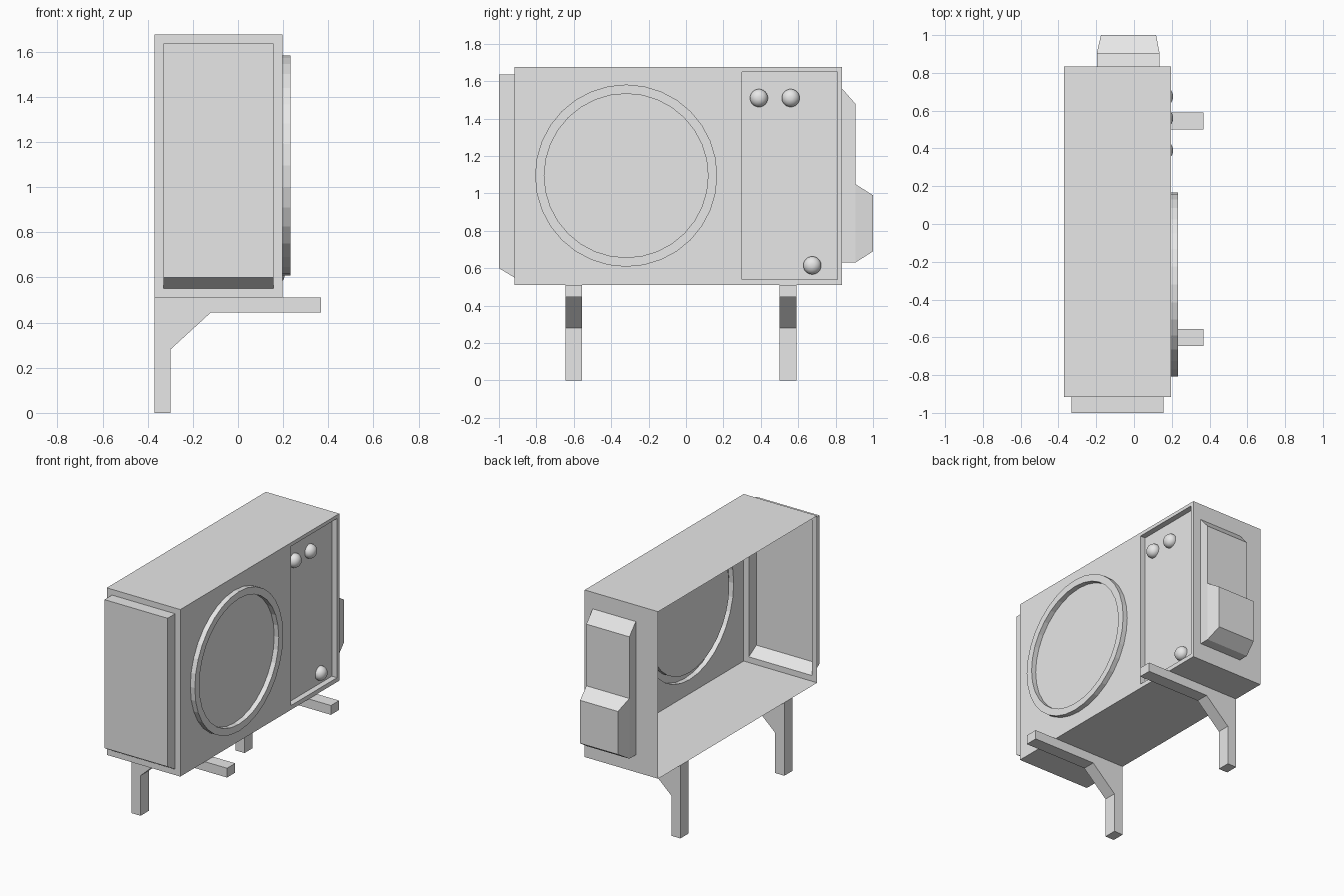
import bpy, bmesh, math
from mathutils import Vector

cube = bpy.data.objects.get("Cube")
if cube:
    bpy.data.objects.remove(cube, do_unlink=True)

grey = bpy.data.materials.new("light_grey")
grey.use_nodes = True
COLOR = (0.8, 0.8, 0.8, 1)
grey.diffuse_color = COLOR
grey.node_tree.nodes["Principled BSDF"].inputs["Base Color"].default_value = COLOR

# Cabinet limits
X0, X1 = -0.37, 0.197
Y0, Y1 = -0.917, 0.835
Z0, Z1 = 0.51, 1.675


def finish(name, bm):
    mesh = bpy.data.meshes.new(name)
    bm.to_mesh(mesh)
    bm.free()
    obj = bpy.data.objects.new(name, mesh)
    mesh.materials.append(grey)
    bpy.context.collection.objects.link(obj)
    return obj


def rect_x(x, y0, y1, z0, z1):
    return [(x, y0, z0), (x, y1, z0), (x, y1, z1), (x, y0, z1)]


def rect_y(y, x0, x1, z0, z1):
    return [(x0, y, z0), (x1, y, z0), (x1, y, z1), (x0, y, z1)]


def rect_z(z, x0, x1, y0, y1):
    return [(x0, y0, z), (x1, y0, z), (x1, y1, z), (x0, y1, z)]


def circle_x(x, y, z, r, n=32):
    angles = [2 * math.pi * i / n for i in range(n)]
    return [(x, y + r * math.cos(a), z + r * math.sin(a)) for a in angles]


def add_wall(bm, normal, *loops):
    """Flat sheet: the first loop is the outline, the others are holes."""
    edges = []
    for loop in loops:
        vs = [bm.verts.new(p) for p in loop]
        edges += [bm.edges.new((vs[i - 1], vs[i])) for i in range(len(vs))]
    out = bmesh.ops.triangle_fill(bm, edges=edges, use_beauty=True, normal=normal)
    for f in out["geom"]:
        if isinstance(f, bmesh.types.BMFace):
            f.normal_update()
            if f.normal.dot(Vector(normal)) < 0:
                f.normal_flip()


def loft(name, normal, loops, cap=True):
    """Skin through loops of equal length; the cap faces along normal."""
    bm = bmesh.new()
    rings = [[bm.verts.new(p) for p in loop] for loop in loops]
    for a, b in zip(rings, rings[1:]):
        for i in range(len(a)):
            bm.faces.new((a[i - 1], a[i], b[i], b[i - 1]))
    lid = bm.faces.new(rings[-1])
    bmesh.ops.recalc_face_normals(bm, faces=bm.faces)
    if lid.normal.dot(Vector(normal)) < 0:
        bmesh.ops.reverse_faces(bm, faces=bm.faces)
    if not cap:
        bmesh.ops.delete(bm, geom=[lid], context="FACES_ONLY")
    return finish(name, bm)


# Openings in the cabinet sheets
FAN = (-0.32, 1.095)
R_OUT, R_IN = 0.487, 0.438
CONTROL = (0.30, 0.81, 0.54, 1.65)
SIDE = (-0.33, 0.157)
PIPE = (-0.197, 0.135)

# Sheet cabinet, open on the wall side
bm = bmesh.new()
add_wall(bm, (1, 0, 0), rect_x(X1, Y0, Y1, Z0, Z1),
         circle_x(X1, *FAN, R_OUT), rect_x(X1, *CONTROL))
add_wall(bm, (0, -1, 0), rect_y(Y0, X0, X1, Z0, Z1), rect_y(Y0, *SIDE, 0.55, 1.635))
add_wall(bm, (0, 1, 0), rect_y(Y1, X0, X1, Z0, Z1), rect_y(Y1, *PIPE, 0.63, 1.56))
add_wall(bm, (0, 0, 1), rect_z(Z1, X0, X1, Y0, Y1))
add_wall(bm, (0, 0, -1), rect_z(Z0, X0, X1, Y0, Y1))
bmesh.ops.remove_doubles(bm, verts=bm.verts, dist=0.0001)
finish("cabinet", bm)

# Raised fan rim with a flat disc inside
loft("fan_rim", (1, 0, 0), [
    circle_x(X1, *FAN, R_OUT), circle_x(0.232, *FAN, R_OUT),
    circle_x(0.232, *FAN, R_IN), circle_x(X1, *FAN, R_IN)])

# Sunken control panel
FLOOR = 0.157
loft("control_panel", (1, 0, 0), [rect_x(X1, *CONTROL), rect_x(FLOOR, *CONTROL)])

# Side cover with a sloping lower edge
loft("side_cover", (0, -1, 0), [
    rect_y(Y0, *SIDE, 0.55, 1.635), rect_y(-1, *SIDE, 0.60, 1.635)])

# Pipe cover: shallow body, upper plate and deeper tapered lower housing
STEP, SPLIT = 0.905, 1.05
loft("pipe_cover_body", (0, 1, 0), [
    rect_y(Y1, *PIPE, 0.63, 1.56), rect_y(STEP, *PIPE, 0.63, 1.48)], cap=False)
bm = bmesh.new()
add_wall(bm, (0, 1, 0), rect_y(STEP, *PIPE, SPLIT, 1.48))
finish("pipe_cover_plate", bm)
loft("pipe_cover_housing", (0, 1, 0), [
    rect_y(STEP, *PIPE, 0.63, SPLIT), rect_y(1, -0.175, 0.117, 0.69, 0.99)])

# Round knobs on short bases
for i, (y, z) in enumerate([(0.39, 1.51), (0.56, 1.51), (0.675, 0.615)]):
    base = 0.165
    rows = [(FLOOR, 0.048)]
    for k in range(8):
        a = math.radians(11 * k)
        rows.append((base + 0.042 * math.sin(a), 0.048 * math.cos(a)))
    knob = loft(f"knob_{i + 1}", (1, 0, 0),
                [circle_x(x, y, z, r, 24) for x, r in rows])
    knob.data.shade_smooth()

# Wall brackets with a diagonal brace
PROFILE = [(X0, 0), (-0.30, 0), (-0.30, 0.28), (-0.12, 0.445),
           (0.367, 0.445), (0.367, Z0), (X0, Z0)]
for name, y in (("right_bracket", -0.645), ("left_bracket", 0.50)):
    bm = bmesh.new()
    face = bm.faces.new([bm.verts.new((x, y, z)) for x, z in PROFILE])
    ext = bmesh.ops.extrude_face_region(bm, geom=[face], use_keep_orig=True)
    moved = [v for v in ext["geom"] if isinstance(v, bmesh.types.BMVert)]
    bmesh.ops.translate(bm, verts=moved, vec=(0, 0.09, 0))
    bmesh.ops.recalc_face_normals(bm, faces=bm.faces)
    finish(name, bm)
